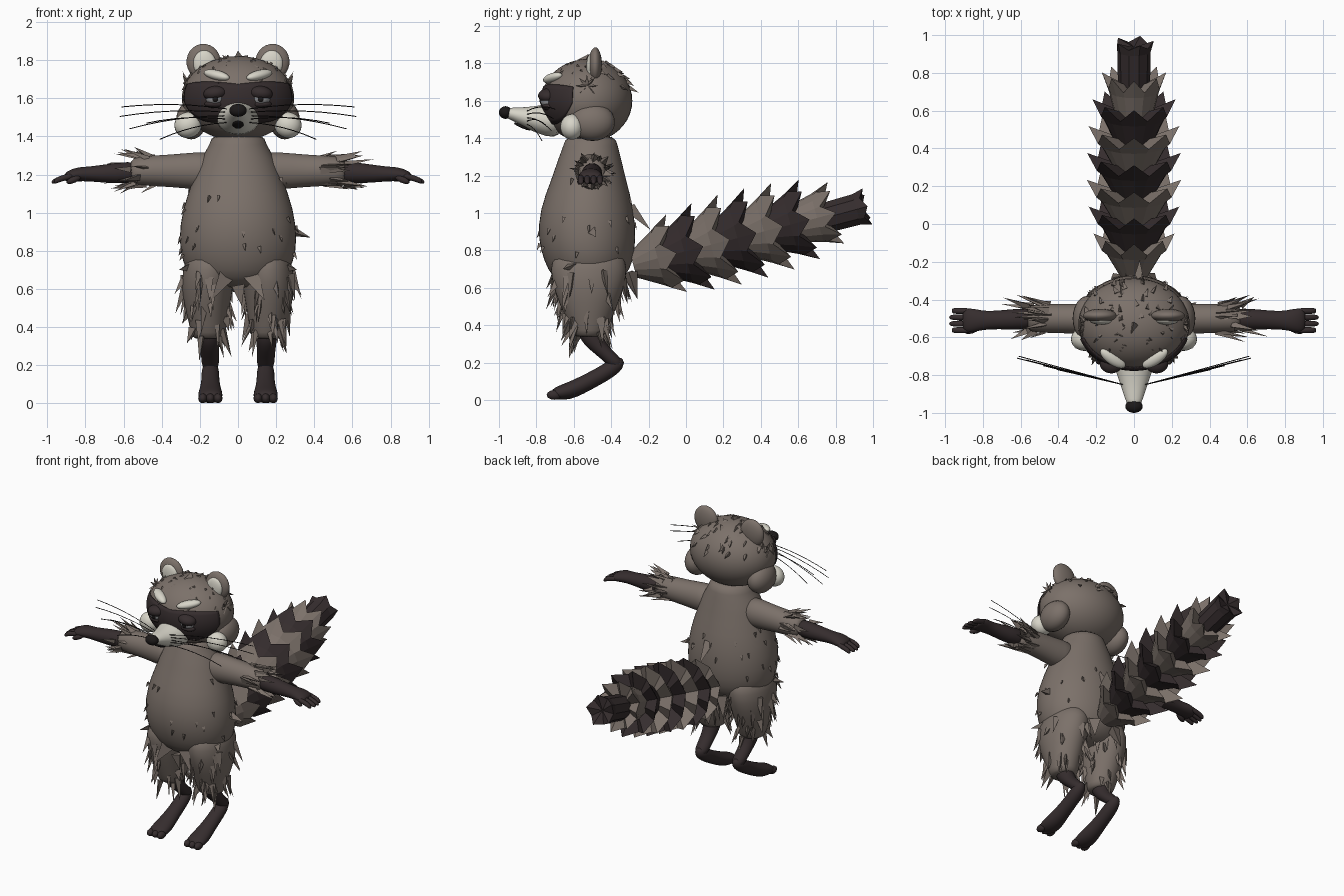
import bpy, bmesh, math, random
from mathutils import Vector, Euler

random.seed(4)
cube = bpy.data.objects.get("Cube")
if cube:
    bpy.data.objects.remove(cube)


def material(name, rgb):
    m = bpy.data.materials.new(name)
    m.use_nodes = True
    m.diffuse_color = (*rgb, 1)
    m.node_tree.nodes["Principled BSDF"].inputs["Base Color"].default_value = (*rgb, 1)
    return m


FUR = material("brown fur", (0.20, 0.165, 0.143))
DARK = material("dark fur", (0.036, 0.026, 0.027))
PALE = material("cream fur", (0.68, 0.66, 0.58))
BLACK = material("nose black", (0.012, 0.01, 0.01))
GREY = material("eye grey", (0.33, 0.33, 0.34))


def finish(name, bm, mats, smooth=True, subsurf=0):
    bmesh.ops.recalc_face_normals(bm, faces=bm.faces)
    for f in bm.faces:
        f.smooth = smooth
    me = bpy.data.meshes.new(name)
    bm.to_mesh(me)
    bm.free()
    for m in mats:
        me.materials.append(m)
    ob = bpy.data.objects.new(name, me)
    bpy.context.collection.objects.link(ob)
    if subsurf:
        ob.modifiers.new("smooth", "SUBSURF").levels = subsurf
        ob.modifiers["smooth"].render_levels = subsurf
    return ob


def bridge(bm, a, b):
    n = len(a)
    for i in range(n):
        bm.faces.new((a[i], a[(i + 1) % n], b[(i + 1) % n], b[i]))


def loft(name, axis, rings, mat, n=20):
    """Rings are (x, y, z, half width, half depth), flat across the given axis."""
    u, v = {"x": (1, 2), "y": (0, 2), "z": (0, 1)}[axis]
    bm, loops = bmesh.new(), []
    for *c, a, b in rings:
        loop = []
        for i in range(n):
            t = math.tau * i / n
            p = Vector(c)
            p[u] += a * math.cos(t)
            p[v] += b * math.sin(t)
            loop.append(bm.verts.new(p))
        loops.append(loop)
    for a, b in zip(loops, loops[1:]):
        bridge(bm, a, b)
    bm.faces.new(loops[0])
    bm.faces.new(loops[-1])
    return finish(name, bm, [mat], subsurf=1)


def ball(name, centre, size, mat, rot=(0, 0, 0), n=24):
    bm = bmesh.new()
    bmesh.ops.create_uvsphere(bm, u_segments=n, v_segments=n // 2, radius=1)
    e = Euler(rot)
    for v in bm.verts:
        p = Vector([a * b for a, b in zip(v.co, size)])
        p.rotate(e)
        v.co = p + Vector(centre)
    return finish(name, bm, [mat])


def spike(bm, base, vec, width):
    """Three-sided tuft of fur."""
    base, vec = Vector(base), Vector(vec)
    side = vec.orthogonal().normalized()
    other = vec.cross(side).normalized()
    spin = random.uniform(0, math.tau)
    ring = []
    for i in range(3):
        t = spin + math.tau * i / 3
        ring.append(bm.verts.new(base + (side * math.cos(t) + other * math.sin(t)) * width))
    tip = bm.verts.new(base + vec)
    for i in range(3):
        bm.faces.new((ring[i], ring[(i + 1) % 3], tip))
    bm.faces.new(ring)


# Torso
MID = -0.52
loft("torso", "z", [
    (0, -0.51, 1.42, 0.14, 0.135), (0, -0.51, 1.36, 0.145, 0.145),
    (0, -0.515, 1.29, 0.195, 0.17), (0, -0.52, 1.18, 0.235, 0.2),
    (0, -0.53, 1.02, 0.295, 0.255), (0, -0.53, 0.86, 0.315, 0.265),
    (0, MID, 0.74, 0.295, 0.24), (0, MID, 0.66, 0.25, 0.2), (0, MID, 0.6, 0.13, 0.12)], FUR, 24)

for s, side in ((1, "left"), (-1, "right")):
    # Arms and hands
    loft(side + "_sleeve", "x", [
        (s * 0.1, -0.51, 1.22, 0.1, 0.1), (s * 0.22, -0.505, 1.22, 0.085, 0.1),
        (s * 0.35, -0.5, 1.22, 0.078, 0.085), (s * 0.53, -0.5, 1.22, 0.078, 0.078),
        (s * 0.57, -0.5, 1.215, 0.06, 0.06)], FUR)
    loft(side + "_forearm", "x", [
        (s * 0.5, -0.5, 1.215, 0.06, 0.06), (s * 0.65, -0.505, 1.207, 0.055, 0.055),
        (s * 0.78, -0.51, 1.203, 0.045, 0.038), (s * 0.84, -0.51, 1.203, 0.062, 0.038),
        (s * 0.89, -0.51, 1.192, 0.065, 0.03), (s * 0.91, -0.51, 1.185, 0.05, 0.02)], DARK)
    for i in range(4):
        y = -0.46 - 0.034 * i
        reach = 0.965 + 0.015 * (i in (1, 2))
        loft(side + "_finger", "x", [
            (s * 0.86, y, 1.195, 0.017, 0.018), (s * 0.92, y, 1.183, 0.018, 0.018),
            (s * 0.955, y, 1.168, 0.017, 0.017), (s * reach, y, 1.16, 0.01, 0.01)], DARK, 8)
    ball(side + "_thumb", (s * 0.86, -0.56, 1.175), (0.045, 0.02, 0.018), DARK, (0, s * 0.4, -s * 0.3), 12)

    # Legs and feet
    loft(side + "_thigh", "z", [
        (s * 0.14, MID, 0.82, 0.12, 0.18), (s * 0.155, MID, 0.7, 0.14, 0.215),
        (s * 0.163, MID, 0.58, 0.135, 0.185), (s * 0.16, MID, 0.46, 0.11, 0.135),
        (s * 0.155, MID, 0.36, 0.088, 0.092), (s * 0.155, MID, 0.335, 0.08, 0.08)], FUR)
    loft(side + "_shin", "z", [
        (s * 0.15, -0.52, 0.4, 0.06, 0.065), (s * 0.15, -0.51, 0.33, 0.055, 0.065),
        (s * 0.147, -0.46, 0.27, 0.048, 0.06), (s * 0.145, -0.385, 0.21, 0.048, 0.055),
        (s * 0.145, -0.375, 0.17, 0.035, 0.035)], DARK, 16)
    loft(side + "_foot", "y", [
        (s * 0.145, -0.33, 0.2, 0.02, 0.025), (s * 0.145, -0.38, 0.18, 0.048, 0.055),
        (s * 0.145, -0.46, 0.13, 0.047, 0.05), (s * 0.145, -0.55, 0.082, 0.053, 0.052),
        (s * 0.145, -0.62, 0.05, 0.065, 0.05), (s * 0.145, -0.69, 0.037, 0.066, 0.037),
        (s * 0.145, -0.72, 0.03, 0.05, 0.025)], DARK, 16)
    for i in (-1, 0, 1):
        ball(side + "_toe", (s * 0.145 + i * 0.04, -0.705, 0.027), (0.024, 0.04, 0.026), DARK, n=12)

    # Ears, cheeks, brows and eyes
    ball(side + "_ear", (s * 0.18, -0.485, 1.79), (0.09, 0.036, 0.096), FUR, (0, s * 0.15, 0))
    ball(side + "_inner_ear", (s * 0.175, -0.511, 1.782), (0.06, 0.022, 0.07), PALE, (0, s * 0.15, 0))
    ball(side + "_cheek", (s * 0.245, -0.5, 1.485), (0.08, 0.12, 0.1), FUR)
    ball(side + "_cheek_patch", (s * 0.262, -0.61, 1.46), (0.072, 0.062, 0.068), PALE, (0, s * 0.3, 0))
    ball(side + "_brow", (s * 0.112, -0.712, 1.722), (0.08, 0.034, 0.026), PALE, (0, -s * 0.2, s * 0.6))
    eye = Vector((s * 0.12, -0.735, 1.605))
    ball(side + "_eye", eye, (0.05, 0.045, 0.045), GREY)
    ball(side + "_pupil", eye + Vector((0, -0.038, -0.005)), (0.017, 0.01, 0.02), BLACK, n=12)
    ball(side + "_upper_lid", eye + Vector((0, -0.003, 0.022)), (0.062, 0.053, 0.038), DARK, (0, s * 0.12, 0))
    ball(side + "_lower_lid", eye + Vector((0, 0.004, -0.035)), (0.056, 0.04, 0.022), DARK)

    # Whiskers
    for j, (x, y, z) in enumerate([(0.61, -0.7, 1.555), (0.62, -0.71, 1.505), (0.57, -0.72, 1.44),
                                   (0.48, -0.75, 1.47), (0.41, -0.77, 1.385)]):
        cu = bpy.data.curves.new(side + "_whisker", "CURVE")
        cu.dimensions = "3D"
        cu.bevel_depth = 0.0025
        cu.bevel_resolution = 0
        cu.materials.append(BLACK)
        sp = cu.splines.new("POLY")
        sp.points.add(6)
        a, b = Vector((0.06, -0.85, 1.545 - j * 0.018)), Vector((x, y, z))
        for k, pt in enumerate(sp.points):
            t = k / 6
            p = a.lerp(b, t)
            pt.co = (s * p.x, p.y, p.z + 0.07 * t * (1 - t), 1)
        bpy.context.collection.objects.link(bpy.data.objects.new(side + "_whisker", cu))

# Head
HEAD, SIZE = Vector((0, -0.53, 1.6)), (0.295, 0.243, 0.222)


def head_point(az, el, k=1.0):
    """Point on the skull; zero azimuth faces forward."""
    return HEAD + k * Vector((SIZE[0] * math.sin(az) * math.cos(el),
                              -SIZE[1] * math.cos(az) * math.cos(el), SIZE[2] * math.sin(el)))


ball("head", HEAD, SIZE, FUR, n=40)
loft("muzzle", "y", [
    (0, -0.66, 1.5, 0.13, 0.1), (0, -0.75, 1.493, 0.108, 0.088), (0, -0.85, 1.507, 0.072, 0.058),
    (0, -0.93, 1.53, 0.047, 0.034), (0, -0.97, 1.535, 0.03, 0.025)], PALE)
ball("nose", (0, -0.965, 1.537), (0.046, 0.035, 0.034), BLACK)
ball("mouth", (0, -0.875, 1.462), (0.03, 0.05, 0.009), BLACK, (-0.4, 0, 0), 12)

# Eye mask, a thin plate following the skull
bm, rows = bmesh.new(), []
for i in range(33):
    f = i / 16 - 1
    top = 0.34 + 0.06 * math.sin(abs(f) * math.pi)
    low = -0.5 - 0.1 * math.sin(abs(f) * math.pi) + 0.45 * abs(f) ** 5
    rows.append([bm.verts.new(head_point(f * 1.25, low + (top - low) * j / 8, 1.02)) for j in range(9)])
for a, b in zip(rows, rows[1:]):
    for j in range(8):
        bm.faces.new((a[j], b[j], b[j + 1], a[j + 1]))
mask = finish("eye_mask", bm, [DARK])
mask.modifiers.new("thickness", "SOLIDIFY").thickness = 0.006

# Tail of overlapping flared collars with toothed rims
AXIS = Vector((0, 0.965, 0.262))
ACROSS = Vector((1, 0, 0))
UPWARD = ACROSS.cross(AXIS)


def collar(name, rim, length, r0, r1, tooth, mat, teeth=8):
    bm, loops = bmesh.new(), []
    for back, radius, cut in ((length, r0, 0), (tooth + 0.03, r0 * 0.3 + r1 * 0.6, 0), (0, r1, tooth)):
        loop = []
        for i in range(teeth * 2):
            t = math.tau * i / (teeth * 2)
            odd = i % 2
            r = radius * (1 - 0.14 * odd * (cut > 0))
            loop.append(bm.verts.new(rim - AXIS * (back + cut * odd)
                                     + (ACROSS * math.cos(t) + UPWARD * math.sin(t)) * r))
        loops.append(loop)
    for a, b in zip(loops, loops[1:]):
        bridge(bm, a, b)
    bm.faces.new(loops[0])
    hub = bm.verts.new(rim - AXIS * tooth * 1.2)
    for i in range(teeth * 2):
        bm.faces.new((loops[-1][i], loops[-1][(i + 1) % (teeth * 2)], hub))
    finish(name, bm, [mat], smooth=False)


for i, r in enumerate((0.215, 0.24, 0.25, 0.248, 0.24, 0.22, 0.17)):
    collar("tail_collar", Vector((0, -0.05 + 0.142 * i, 0.785 + 0.036 * i)), 0.24, 0.07 + 0.03 * (i > 0),
           r, 0.075, DARK if i % 2 else FUR)
collar("tail_tip", Vector((0, 0.97, 1.035)), 0.24, 0.085, 0.105, 0.03, DARK, 5)

# Fur tufts on cuffs, thighs and hems
bm = bmesh.new()
R = random.uniform
for s in (1, -1):
    for i in range(30):
        t = R(0, math.tau)
        out = Vector((0, math.cos(t), math.sin(t)))
        spike(bm, Vector((s * R(0.42, 0.57), -0.5, 1.22)) + out * 0.07,
              out * R(0.02, 0.06) + Vector((s * R(0.07, 0.17), 0, 0)), R(0.012, 0.024))
    for i in range(44):
        t, h = R(0, math.tau), R(0.35, 0.7)
        k = (h - 0.34) / 0.36
        out = Vector((math.cos(t), math.sin(t), 0))
        base = Vector((s * 0.157 + out.x * (0.08 + 0.055 * k), MID + out.y * (0.085 + 0.11 * k), h))
        spike(bm, base, out * R(0.01, 0.06) - Vector((0, 0, R(0.07, 0.15))), R(0.014, 0.03))
    spike(bm, (s * 0.07, -0.68, 0.67), (s * 0.07, -0.05, -0.13), 0.05)
    spike(bm, (s * 0.25, -0.6, 0.72), (s * 0.06, -0.06, -0.02), 0.03)
    spike(bm, (s * 0.08, -0.3, 0.68), (s * 0.03, 0.04, -0.14), 0.045)
spike(bm, (0.29, -0.5, 0.9), (0.09, 0.02, -0.03), 0.03)
spike(bm, (0.03, -0.3, 1.03), (0, 0.11, -0.12), 0.035)
spike(bm, (0, -0.68, 0.62), (0.02, 0.0, -0.11), 0.04)

# Small tufts lying on the torso and skull
for i in range(36):
    t, h = R(0, math.tau), R(0.75, 1.2)
    k = 1 if h < 1.0 else 1 - (h - 1.0) * 1.05
    out = Vector((math.cos(t), math.sin(t), 0))
    spike(bm, (out.x * 0.3 * k, -0.53 + out.y * 0.252 * k, h), out * 0.018 - Vector((0, 0, 0.035)), 0.012)
for i in range(70):
    az, el = R(0.3, math.tau - 0.3), R(0.3, 1.4)
    p = head_point(az, el, 0.99)
    out = (p - HEAD).normalized()
    drift = Vector((R(-0.02, 0.02), 0.03, -0.03))
    spike(bm, p, out * R(0.012, 0.025) + drift, R(0.012, 0.02))
for s in (1, -1):
    for i in range(8):
        t = math.tau * i / 8
        spike(bm, (s * 0.265, -0.53, 1.68), (s * 0.025, 0.06 * math.cos(t), 0.06 * math.sin(t)), 0.016)
spike(bm, (0, -0.55, 1.8), (0, 0.03, 0.05), 0.04)
finish("fur_tufts", bm, [FUR], smooth=False)
